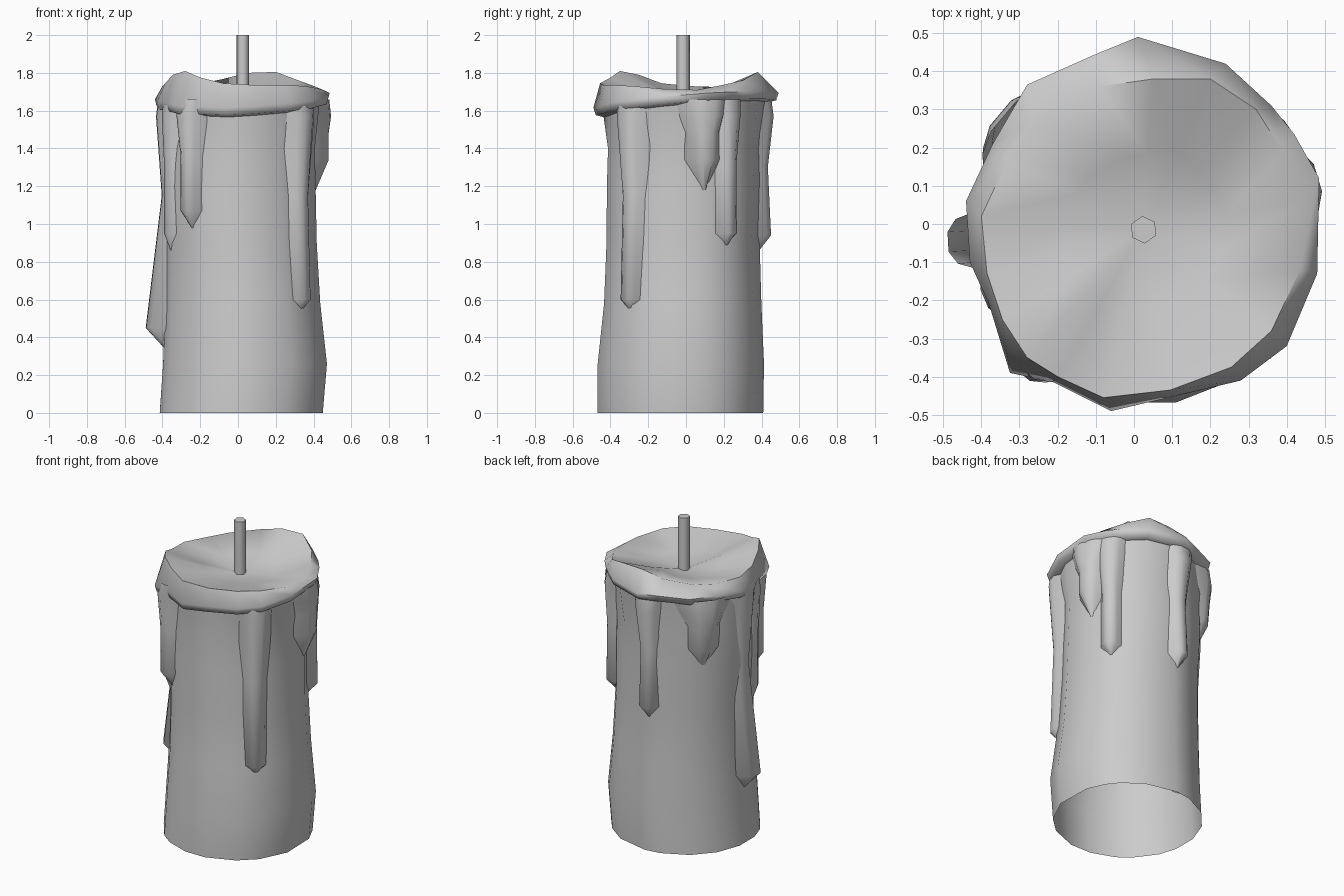
import bpy, bmesh, math
from mathutils import Vector

if "Cube" in bpy.data.objects:
    bpy.data.objects.remove(bpy.data.objects["Cube"])

CX, CY = 0.02, -0.02


def finish(name, bm, angle):
    bmesh.ops.recalc_face_normals(bm, faces=bm.faces)
    me = bpy.data.meshes.new(name)
    bm.to_mesh(me)
    bm.free()
    ob = bpy.data.objects.new(name, me)
    bpy.context.collection.objects.link(ob)
    bpy.ops.object.select_all(action='DESELECT')
    ob.select_set(True)
    bpy.context.view_layer.objects.active = ob
    bpy.ops.object.shade_smooth_by_angle(angle=math.radians(angle))
    return ob


def loft(bm, rings, closed=True):
    rows = [[bm.verts.new(p) for p in ring] for ring in rings]
    n = len(rows[0])
    for a, b in zip(rows, rows[1:]):
        for i in range(n if closed else n - 1):
            j = (i + 1) % n
            bm.faces.new((a[i], a[j], b[j], b[i]))
    return rows


# Melted rim (x, y, z), clockwise from the back
rim = [(-.09, .36, 1.765), (.05, .38, 1.80), (.20, .38, 1.805), (.32, .30, 1.76),
       (.39, .19, 1.735), (.45, .06, 1.71), (.435, -.12, 1.715), (.36, -.28, 1.73),
       (.255, -.375, 1.735), (.095, -.435, 1.735), (-.08, -.455, 1.745),
       (-.20, -.40, 1.775), (-.28, -.35, 1.81), (-.345, -.25, 1.79),
       (-.385, -.13, 1.745), (-.40, .02, 1.73), (-.33, .17, 1.725), (-.25, .27, 1.735)]
# Widest line of the wax lip below the rim
lip = [(-.10, .445), (.01, .49), (.24, .42), (.36, .31), (.42, .235), (.485, .12),
       (.48, -.13), (.40, -.32), (.28, -.41), (.09, -.455), (-.06, -.49),
       (-.21, -.415), (-.325, -.39), (-.38, -.21), (-.43, -.10), (-.44, .06),
       (-.37, .21), (-.28, .365)]
angles = [math.atan2(y - CY, x - CX) for x, y in lip]


def lip_z(x, y):
    return 1.64 + 0.08 * y + 0.06 * max(x, 0)


def ring(cx, cy, r, z):
    return [(cx + r * math.cos(a), cy + r * math.sin(a), z) for a in angles]


# Candle body: open base, waisted wall, overhanging lip, sunken top
bm = bmesh.new()
rings = [ring(*s) for s in ((.02, -.032, .441, 0), (.04, -.03, .443, .26),
                            (.028, -.02, .419, .58), (.02, -.018, .408, .9),
                            (.01, -.012, .412, 1.2), (.01, -.01, .408, 1.4))]
rings.append([(x * .89 + .002, y * .89, lip_z(x, y) - .035) for x, y in lip])
rings.append([(x * .975, y * .975, lip_z(x, y) - .025) for x, y in lip])
rings.append([(x, y, lip_z(x, y) + .015) for x, y in lip])
rings.append(rim)
centre = Vector((.025, -.015, 1.655))
rings.append([centre + (Vector(p) - centre) * .5 - Vector((0, 0, .01)) for p in rim])
rows = loft(bm, rings)
mid = bm.verts.new(centre)
for i in range(len(rim)):
    bm.faces.new((rows[-1][i], rows[-1][(i + 1) % len(rim)], mid))
finish("candle_body", bm, 60)


# Wax drips: half-shells that flare from the lip and run to a pointed bead
def drip(name, deg, half, tip, bead, r_top, r_mid, r_bead, wall):
    a = math.radians(deg)
    out = Vector((math.cos(a), math.sin(a), 0))
    side = Vector((-math.sin(a), math.cos(a), 0))
    base = Vector((CX, CY, 0))
    z_mid = max(1.15, bead + .55 * (1.6 - bead))
    stations = ((1.66, r_top - .012, half * 1.6), (1.57, r_top, half * 1.35),
                (z_mid, r_mid, half), (bead, r_bead, half),
                (tip, wall + .01, half * .2))
    bm = bmesh.new()
    rs = []
    for z, r, w in stations:
        rs.append([base + out * q + side * (w * k) + Vector((0, 0, z))
                   for k, q in ((-1.5, wall - .03), (-.9, r - .025), (-.4, r - .002),
                                (.4, r - .002), (.9, r - .025), (1.5, wall - .03))])
    loft(bm, rs, closed=False)
    finish(name, bm, 80)


for i, d in enumerate([
        (230, .050, .98, 1.07, .49, .475, .475, .40),
        (183, .065, .34, .45, .455, .425, .51, .40),
        (203, .050, .86, .95, .45, .44, .44, .40),
        (140, .080, 1.20, 1.33, .485, .475, .465, .40),
        (94, .052, .86, .94, .485, .455, .472, .40),
        (35, .050, .89, .95, .475, .46, .465, .405),
        (17, .068, 1.18, 1.34, .485, .475, .475, .40),
        (-41, .055, .54, .60, .475, .447, .465, .405)]):
    drip("wax_drip_%d" % (i + 1), *d)

# Wick
bm = bmesh.new()
hexes = [[(.025 + .036 * math.cos(math.radians(60 * k + 35)),
           -.015 + .036 * math.sin(math.radians(60 * k + 35)), z)
          for k in range(6)] for z in (1.63, 2.0)]
rows = loft(bm, hexes)
bm.faces.new(rows[-1])
finish("wick", bm, 65)
